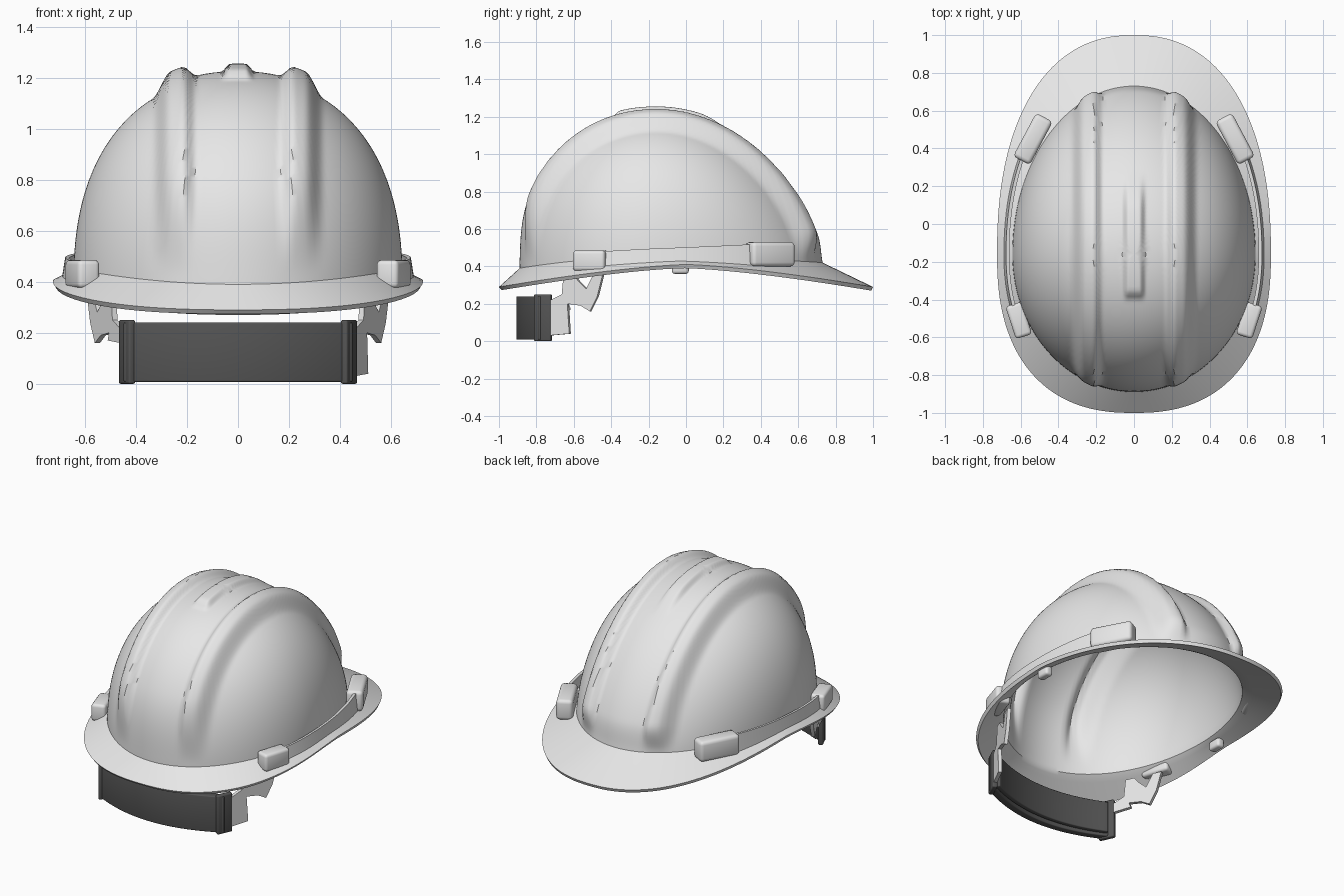
import bpy, bmesh, math
from mathutils import Matrix, Vector

if "Cube" in bpy.data.objects:
    bpy.data.objects.remove(bpy.data.objects["Cube"])

def material(name, c):
    m = bpy.data.materials.new(name)
    m.diffuse_color = (*c, 1)
    m.use_nodes = True
    m.node_tree.nodes["Principled BSDF"].inputs["Base Color"].default_value = m.diffuse_color
    return m

WHITE = material("shell white", (0.8, 0.8, 0.8))
DARK = material("pad dark grey", (0.09, 0.09, 0.09))

def smooth(a, b, v):
    t = max(0, min(1, (v - a) / (b - a)))
    return t * t * (3 - 2 * t)

def finish(bm, name, mat, thick=0, offset=0, bevel=0, angle=40):
    bmesh.ops.recalc_face_normals(bm, faces=bm.faces)
    me = bpy.data.meshes.new(name)
    bm.to_mesh(me)
    bm.free()
    ob = bpy.data.objects.new(name, me)
    bpy.context.collection.objects.link(ob)
    me.materials.append(mat)
    bpy.context.view_layer.objects.active = ob
    if thick:
        mod = ob.modifiers.new("thickness", 'SOLIDIFY')
        mod.thickness, mod.offset = thick, offset
        bpy.ops.object.modifier_apply(modifier=mod.name)
    if bevel:
        mod = ob.modifiers.new("bevel", 'BEVEL')
        mod.width, mod.segments = bevel, 3
        bpy.ops.object.modifier_apply(modifier=mod.name)
    me = ob.data
    me.polygons.foreach_set("use_smooth", [True] * len(me.polygons))
    me.set_sharp_from_angle(angle=math.radians(angle))
    return ob

# Shell shape: dome radius by height and brim outline by angle
TOP, BASE, CY = 1.205, 0.38, -0.16

def dome_point(th, z):
    u = max(0, min(1, (z - BASE) / (TOP - BASE)))
    c, s = math.cos(th), math.sin(th)
    w = 0.645 * (1 - u ** 2.4) ** (1 / 2.2)
    if s < 0:
        ly = 0.73 * (1 - u ** 2.2) ** (1 / 2.1)
    else:
        ly = 0.895 * (1 - u ** 1.5) ** 0.5
    return Vector((w * c, CY + ly * s, z))

def foot_z(th):
    s = math.sin(th)
    return 0.45 - (0.06 if s < 0 else 0.03) * s * s

def brim_point(th, t):
    c, s = math.cos(th), math.sin(th)
    e = 2 / (2.4 if s < 0 else 2.3)
    y = CY + (0.84 if s < 0 else 1.16) * math.copysign(abs(s) ** e, s)
    edge = Vector((0.725 * math.copysign(abs(c) ** e, c), y, 0.41 - 0.12 * abs(y) ** 1.4))
    return dome_point(th, foot_z(th)).lerp(edge, t)

# Helmet shell: brim rings, then dome rings, closed at the crown
N, R = 192, 64
angles = [2 * math.pi * i / N for i in range(N)]
bm = bmesh.new()
rings = [[bm.verts.new(brim_point(a, t)) for a in angles] for t in (1, 0.97, 0.75, 0.5, 0.25, 0.08)]
for k in range(R):
    f = math.sin(k / R * math.pi / 2)
    rings.append([bm.verts.new(dome_point(a, foot_z(a) + (TOP - foot_z(a)) * f)) for a in angles])
for r0, r1 in zip(rings, rings[1:]):
    for i in range(N):
        j = (i + 1) % N
        bm.faces.new((r0[i], r0[j], r1[j], r1[i]))
pole = bm.verts.new((0, CY, TOP))
for i in range(N):
    bm.faces.new((rings[-1][i], rings[-1][(i + 1) % N], pole))
bmesh.ops.recalc_face_normals(bm, faces=bm.faces)
bm.normal_update()
# Raised ribs along the crown and a short centre ridge
moves = []
for v in [pole] + [v for ring in rings[7:] for v in ring]:
    x, y, z = abs(v.co.x), v.co.y, v.co.z
    rib = 0.02 + 0.05 * smooth(0.16, 0.22, x)
    rib *= 1 - smooth(0.265, 0.335, x)
    rib *= smooth(0.42, 0.8, z) if y < 0 else smooth(0.42, 0.58, z)
    ridge = 0.03 * (1 - smooth(0.03, 0.065, x)) * smooth(-0.4, -0.34, y) * (1 - smooth(0.05, 0.28, y))
    n = Vector((0, v.normal.y, v.normal.z)).normalized()
    moves.append((v, n * (rib + ridge)))
for v, d in moves:
    v.co += d
finish(bm, "helmet_shell", WHITE, 0.022, -1)

def box(name, loc, size, rot, mat, bevel):
    bm = bmesh.new()
    bmesh.ops.create_cube(bm, size=1, matrix=Matrix.LocRotScale(
        Vector(loc), Matrix.Rotation(rot, 3, 'Z'), Vector(size)))
    finish(bm, name, mat, bevel=bevel)

for side, tag in ((1, "right"), (-1, "left")):
    # Accessory slots on the brim
    box("rear_slot_" + tag, (side * 0.535, 0.45, 0.465), (0.10, 0.26, 0.13),
        side * math.radians(28), WHITE, 0.022)
    box("front_slot_" + tag, (side * 0.61, -0.51, 0.43), (0.09, 0.18, 0.11),
        side * math.radians(-18), WHITE, 0.018)
    # Small lug under the brim
    box("brim_lug_" + tag, (side * 0.655, -0.03, 0.39), (0.05, 0.09, 0.06), 0, WHITE, 0.015)

    # Gutter wall joining the slots
    bm = bmesh.new()
    prev = None
    for i in range(25):
        p = brim_point(-0.42 + 0.98 * i / 24, 0.45)
        p.x *= side
        lo = bm.verts.new(p - Vector((0, 0, 0.01)))
        hi = bm.verts.new((p.x - side * 0.012, p.y, 0.475 + 0.045 * i / 24))
        if prev:
            bm.faces.new((prev[0], lo, hi, prev[1]))
        prev = (lo, hi)
    finish(bm, "gutter_wall_" + tag, WHITE, 0.018)

    # Forked strap hanger between brim and pad
    low = 0.03 if side > 0 else 0.16
    outline = [(-0.73, low), (-0.62, low + 0.01), (-0.63, 0.20), (-0.56, 0.19), (-0.51, 0.16),
               (-0.47, 0.24), (-0.44, 0.36), (-0.49, 0.36), (-0.53, 0.28), (-0.57, 0.32),
               (-0.60, 0.36), (-0.65, 0.36), (-0.66, 0.25), (-0.74, 0.21)]
    bm = bmesh.new()
    bm.faces.new([bm.verts.new((side * (0.45 + (y + 0.73) * 0.46), y, z)) for y, z in outline])
    finish(bm, "strap_hanger_" + tag, WHITE, 0.022)

def band(name, half, y0, bow, z0, z1, thick, bevel):
    bm = bmesh.new()
    prev = None
    for i in range(33):
        x = half * (i / 16 - 1)
        y = y0 + bow * (x / 0.44) ** 2
        col = [bm.verts.new((x, y, z)) for z in (z0, z1)]
        if prev:
            bm.faces.new((prev[0], col[0], col[1], prev[1]))
        prev = col
    finish(bm, name, DARK, thick, 0, bevel)

# Padded nape band with an inner fold
band("nape_pad", 0.44, -0.885, 0.12, 0.008, 0.24, 0.045, 0.006)
band("nape_pad_inner", 0.42, -0.84, 0.11, 0.025, 0.225, 0.03, 0.006)
# Wrapped ends of the pad
for side, tag in ((1, "right"), (-1, "left")):
    box("pad_end_" + tag, (side * 0.435, -0.765, 0.125), (0.03, 0.10, 0.25),
        side * math.radians(-25), DARK, 0.008)
